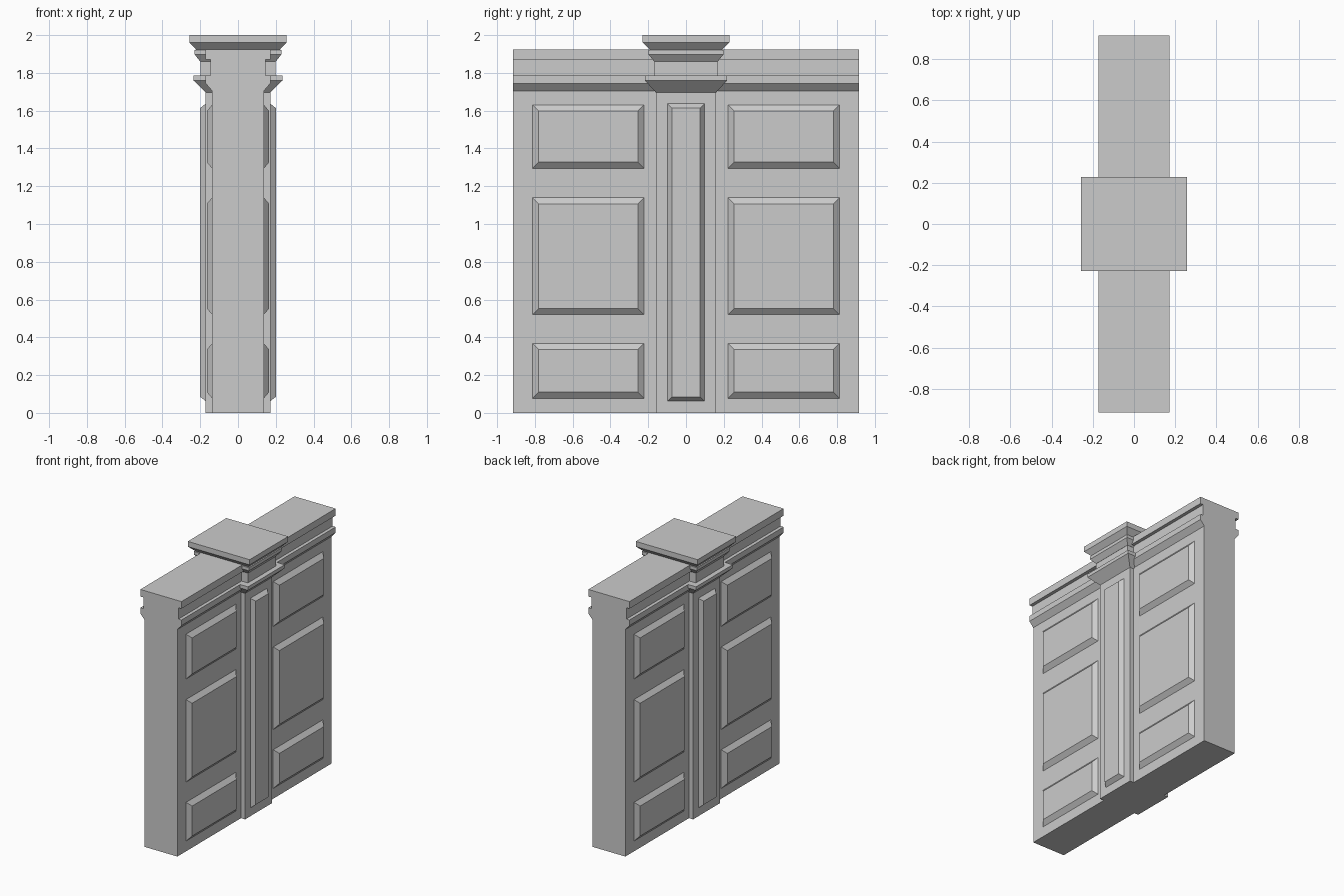
import bpy, bmesh

if "Cube" in bpy.data.objects:
    bpy.data.objects.remove(bpy.data.objects["Cube"])


def loft(name, rings):
    """Skin a closed solid through a list of equal-length vertex rings."""
    bm = bmesh.new()
    loops = [[bm.verts.new(co) for co in ring] for ring in rings]
    n = len(loops[0])
    for a, b in zip(loops, loops[1:]):
        for i in range(n):
            j = (i + 1) % n
            bm.faces.new((a[i], a[j], b[j], b[i]))
    bm.faces.new(loops[0][::-1])
    bm.faces.new(loops[-1])
    bmesh.ops.recalc_face_normals(bm, faces=bm.faces)
    mesh = bpy.data.meshes.new(name)
    bm.to_mesh(mesh)
    bm.free()
    obj = bpy.data.objects.new(name, mesh)
    bpy.context.collection.objects.link(obj)
    return obj


def raised_panel(name, side, x0, x1, y, z, inset):
    """Bevelled panel standing proud of a face at side * x0."""
    def ring(x, d):
        return [(side * x, y[0] + d, z[0] + d), (side * x, y[1] - d, z[0] + d),
                (side * x, y[1] - d, z[1] - d), (side * x, y[0] + d, z[1] - d)]
    return loft(name, [ring(x0, 0), ring(x1, inset)])


# Wall with its coping moulding: half profile (x, z), mirrored and run along y
half = [(0.137, 0), (0.137, 1.705), (0.171, 1.744), (0.171, 1.786),
        (0.146, 1.786), (0.146, 1.871), (0.171, 1.871), (0.171, 1.924)]
profile = half + [(-x, z) for x, z in reversed(half)]
loft("wall", [[(x, y, z) for x, z in profile] for y in (-0.915, 0.915)])

# Central pier with capital: rectangular steps (half x, half y, z)
steps = [(0.171, 0.16, 0), (0.171, 0.16, 1.697),
         (0.236, 0.218, 1.76), (0.236, 0.218, 1.786),
         (0.199, 0.167, 1.786), (0.199, 0.167, 1.86),
         (0.2, 0.168, 1.86), (0.229, 0.198, 1.897), (0.229, 0.198, 1.92),
         (0.219, 0.188, 1.92), (0.257, 0.229, 1.961), (0.257, 0.229, 2.0)]
loft("pier", [[(-x, -y, z), (x, -y, z), (x, y, z), (-x, y, z)]
              for x, y, z in steps])

# Raised panels on both faces
rows = {"lower": (0.077, 0.368), "middle": (0.52, 1.14), "upper": (1.294, 1.631)}
for side, face in ((1, "right"), (-1, "left")):
    raised_panel(f"pier_panel_{face}", side, 0.171, 0.2,
                 (-0.098, 0.098), (0.062, 1.637), 0.023)
    for row, z in rows.items():
        for half_name, y in (("front", (-0.813, -0.222)), ("back", (0.222, 0.813))):
            raised_panel(f"{row}_{half_name}_panel_{face}", side, 0.137, 0.165,
                         y, z, 0.033)
